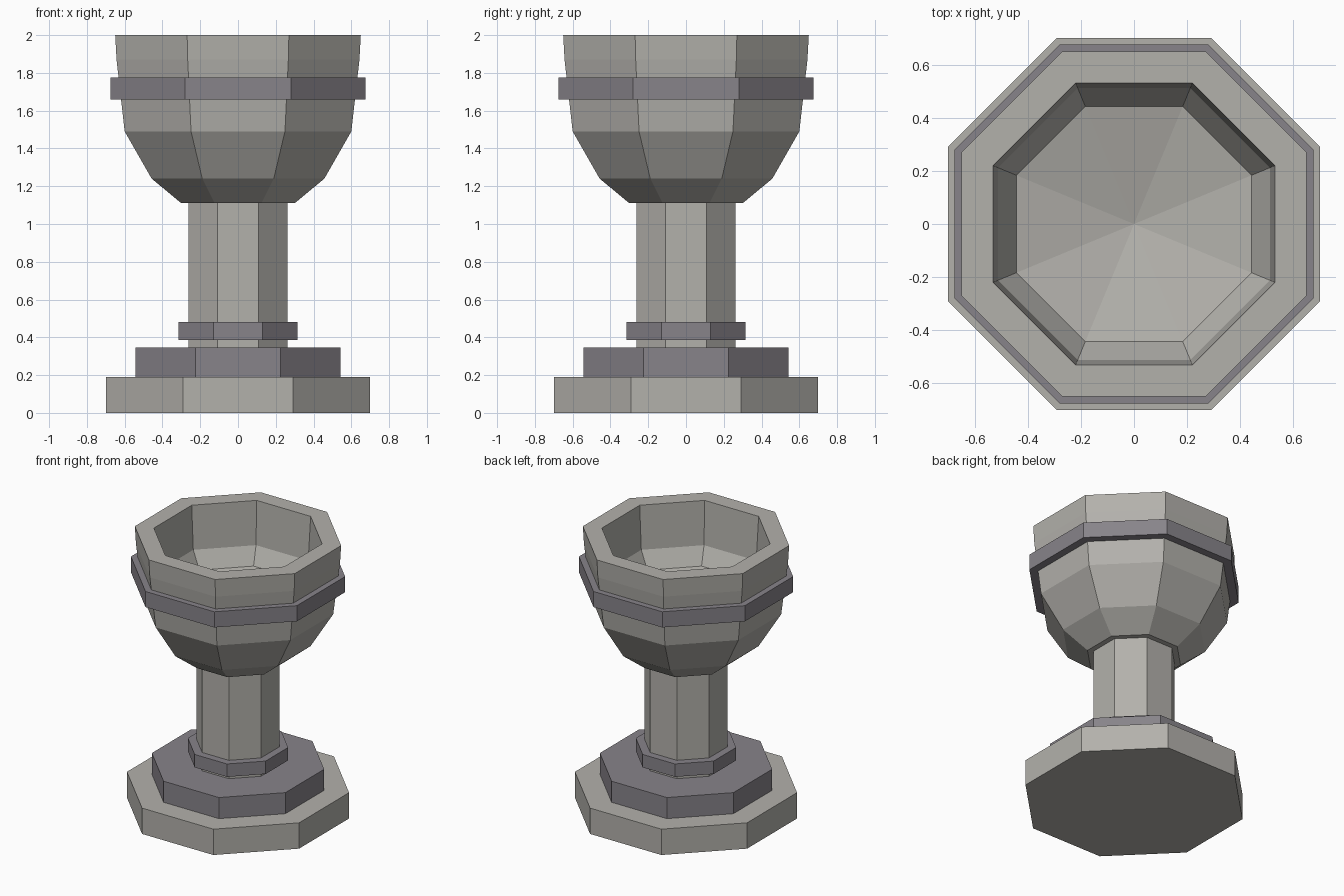
import bpy
import bmesh
from math import cos, sin, pi

SIDES = 8

if "Cube" in bpy.data.objects:
    bpy.data.objects.remove(bpy.data.objects["Cube"], do_unlink=True)


def make_material(name, color):
    mat = bpy.data.materials.new(name)
    mat.use_nodes = True
    mat.diffuse_color = color
    bsdf = next(n for n in mat.node_tree.nodes if n.type == "BSDF_PRINCIPLED")
    bsdf.inputs["Base Color"].default_value = color
    bsdf.inputs["Roughness"].default_value = 0.8
    return mat


stone = make_material("warm grey stone", (0.45, 0.44, 0.41, 1))
trim = make_material("purple grey trim", (0.245, 0.23, 0.255, 1))


def octagonal_part(name, profile, mat):
    """Turn a profile of (distance to flat side, height) into an octagonal
    solid; a distance of zero closes the end with a single point."""
    bm = bmesh.new()
    rings = []
    for flat, z in profile:
        if flat == 0:
            rings.append([bm.verts.new((0, 0, z))] * SIDES)
            continue
        r = flat / cos(pi / SIDES)
        angles = [(i + 0.5) * 2 * pi / SIDES for i in range(SIDES)]
        rings.append([bm.verts.new((r * cos(a), r * sin(a), z)) for a in angles])
    for low, high in zip(rings, rings[1:]):
        for i in range(SIDES):
            j = (i + 1) % SIDES
            corners = dict.fromkeys((low[i], low[j], high[j], high[i]))
            bm.faces.new(list(corners))
    # Flat caps on open ends
    for ring in (rings[0], rings[-1]):
        if ring[0] != ring[1]:
            bm.faces.new(ring)
    bmesh.ops.recalc_face_normals(bm, faces=bm.faces)
    mesh = bpy.data.meshes.new(name)
    bm.to_mesh(mesh)
    bm.free()
    mesh.materials.append(mat)
    obj = bpy.data.objects.new(name, mesh)
    bpy.context.collection.objects.link(obj)
    return obj


def slab(name, flat, bottom, top, mat):
    return octagonal_part(name, [(flat, bottom), (flat, top)], mat)


# Foot and stem
slab("base", 0.70, 0, 0.19, stone)
slab("plinth", 0.543, 0.19, 0.345, trim)
slab("stem", 0.262, 0.345, 1.11, stone)
slab("stem_collar", 0.316, 0.385, 0.48, trim)

# Hollow bowl: outside going up, over the rim, then down to the sunken floor
octagonal_part("bowl", [
    (0.30, 1.11), (0.457, 1.24), (0.60, 1.49), (0.643, 1.87), (0.65, 2.0),
    (0.53, 2.0), (0.512, 1.68), (0.443, 1.56), (0, 1.45),
], stone)

# Band around the bowl
slab_profile = [(0.61, 1.66), (0.675, 1.66), (0.675, 1.775), (0.61, 1.775)]
band = octagonal_part("bowl_band", slab_profile, trim)

# Open the band's end caps so that it is a ring around the bowl
bm = bmesh.new()
bm.from_mesh(band.data)
caps = [f for f in bm.faces if len(f.verts) == SIDES]
bmesh.ops.delete(bm, geom=caps, context="FACES_ONLY")
bm.to_mesh(band.data)
bm.free()
